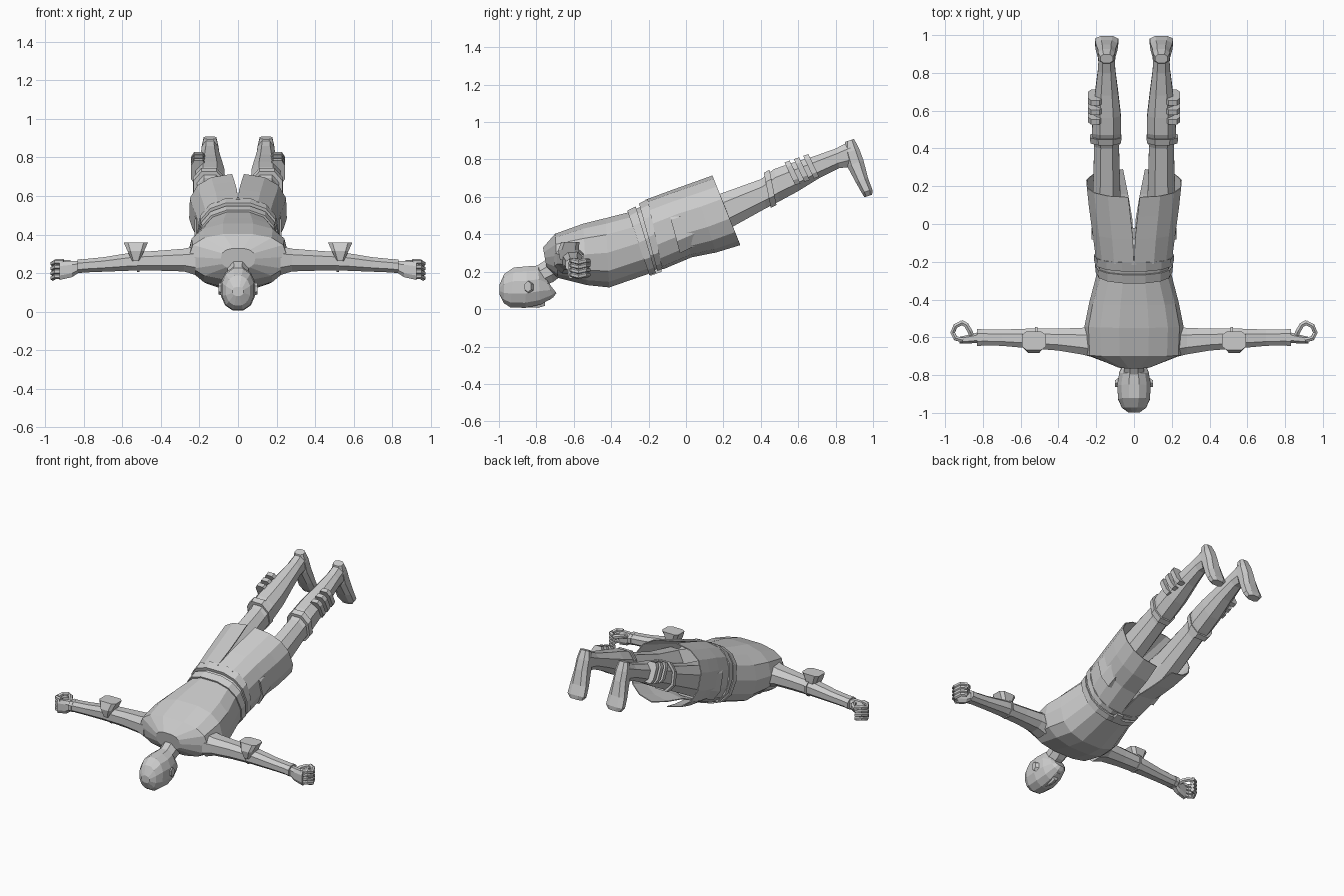
import bpy, bmesh, math
from mathutils import Vector as V

grey = bpy.data.materials.new("plain grey")
grey.diffuse_color = (0.6, 0.6, 0.6, 1)


def sections(name, rings, n=10, arc=None, power=1.0, thick=0):
    """Skin a row of rings (centre, u, v); arc gives the gap angles of an open sheet per ring."""
    bm = bmesh.new()
    rows = []
    for i, (c, u, v) in enumerate(rings):
        row = []
        for k in range(n):
            if arc:
                a0, a1 = arc[i]
                t = a0 + (math.pi - a0 - a1) * k / (n - 1)
            else:
                t = 2 * math.pi * (k + 0.5) / n
            s, co = math.sin(t), math.cos(t)
            p = V(c) + V(u) * math.copysign(abs(co) ** power, co) + V(v) * math.copysign(abs(s) ** power, s)
            row.append(bm.verts.new(p))
        rows.append(row)
    for a, b in zip(rows, rows[1:]):
        for k in range(n - 1 if arc else n):
            j = (k + 1) % n
            bm.faces.new((a[k], a[j], b[j], b[k]))
    if not arc:
        bm.faces.new(rows[0][::-1])
        bm.faces.new(rows[-1])
    bmesh.ops.recalc_face_normals(bm, faces=bm.faces)
    me = bpy.data.meshes.new(name)
    bm.to_mesh(me)
    bm.free()
    me.materials.append(grey)
    ob = bpy.data.objects.new(name, me)
    bpy.context.collection.objects.link(ob)
    if thick:
        m = ob.modifiers.new("thickness", 'SOLIDIFY')
        m.thickness, m.offset = thick, 0
    return ob


def slab(x, ty, tz, by, bz, w):
    """Ring spanning from a back point (ty, tz) to a belly point (by, bz) with half width w."""
    return ((x, (ty + by) / 2, (tz + bz) / 2), (0, (ty - by) / 2, (tz - bz) / 2), (w, 0, 0))


def body(name, rows, x=0, **kw):
    return sections(name, [slab(x, *r) for r in rows], **kw)


def across(s, rows):
    """Rings lined up along the arm: x, y, z, half depth, half height."""
    return [((s * x, y, z), (0, ry, 0), (0, 0, rz)) for x, y, z, ry, rz in rows]


def tube(name, pts, r, n=6):
    rings = []
    for i, p in enumerate(pts):
        d = (V(pts[min(i + 1, len(pts) - 1)]) - V(pts[max(i - 1, 0)])).normalized()
        side = d.cross(V((0, 0, 1))).normalized()
        rings.append((p, side * r, side.cross(d) * r))
    return sections(name, rings, n)


# Torso, neck and head
body("torso", [(-.765, .33, -.745, .22, .09), (-.70, .405, -.685, .165, .255),
               (-.55, .46, -.53, .125, .262), (-.43, .49, -.41, .112, .238),
               (-.31, .52, -.20, .185, .195), (-.2, .57, -.13, .225, .2),
               (-.08, .57, -.02, .27, .18)], n=14, power=.8)
body("neck", [(-.80, .235, -.80, .10, .055), (-.74, .275, -.71, .14, .06),
              (-.66, .33, -.63, .20, .085)], n=8)
body("head", [(-.998, .13, -.998, .08, .03), (-.972, .19, -.975, .03, .065),
              (-.92, .226, -.94, .006, .086), (-.85, .232, -.86, .003, .092),
              (-.79, .236, -.78, .02, .08), (-.755, .18, -.71, .06, .055),
              (-.735, .14, -.692, .085, .035)], n=12, power=.9)
body("nose", [(-.87, .03, -.87, .008, .008), (-.79, .05, -.79, .004, .016),
              (-.755, .06, -.755, .014, .018)], n=6)
body("mouth_ridge", [(-.765, .08, -.755, .035, .035), (-.735, .09, -.725, .05, .032)], n=8)

# Two belts around the waist
body("upper_belt", [(-.315, .53, -.195, .178, .203), (-.27, .552, -.16, .19, .207)], n=14, power=.8)
body("lower_belt", [(-.252, .568, -.152, .2, .21), (-.205, .592, -.125, .21, .213)], n=14, power=.8)
body("belt_buckle", [(-.19, .21, -.19, .172, .035), (-.13, .225, -.13, .195, .035)], n=4)

for s, side in ((1, "right"), (-1, "left")):
    # Coat skirt half, split at the back and at the belly
    skirt = [slab(0, *r) for r in [(-.215, .582, -.125, .215, .203 * s), (-.08, .632, .03, .28, .222 * s),
                                   (.04, .675, .16, .305, .24 * s), (.142, .712, .29, .343, .253 * s)]]
    sections(side + "_coat_skirt", skirt, 8, arc=[(0, 0), (.01, .02), (.04, .08), (.07, .16)],
             power=.8, thick=.006)

    # Leg from hip to ankle, foot, knee band and shin straps
    body(side + "_leg", [(-.1, .55, -.03, .29, .085), (.13, .605, .20, .405, .078),
                         (.40, .70, .43, .535, .07), (.47, .755, .50, .57, .082),
                         (.56, .785, .60, .625, .08), (.68, .82, .72, .70, .065),
                         (.80, .862, .82, .75, .05), (.88, .905, .88, .755, .045)],
         x=.145 * s, n=8, power=.85)
    sections(side + "_foot", [((.145 * s, y, z), (0, d, e), (w, 0, 0)) for y, z, d, e, w in (
        (.875, .902, .025, .008, .035), (.885, .845, .044, .012, .048), (.905, .78, .047, .016, .05),
        (.94, .69, .035, .012, .062), (.968, .63, .03, .01, .066), (.975, .605, .022, .007, .045))], 8, power=.8)
    body(side + "_knee_band", [(.415, .735, .455, .535, .086), (.445, .752, .485, .55, .09)],
         x=.15 * s, n=8, power=.85)
    for i, y in enumerate((.525, .575, .625)):
        z = .775 + (y - .525) * .35
        body(f"{side}_shin_strap_{i + 1}", [(y, z + .012, y + .06, z - .115, .04),
                                            (y + .028, z + .022, y + .088, z - .105, .04)],
             x=.205 * s, n=8, power=.6)

    # Sleeve, cuff, elbow pad with strap
    sections(side + "_arm", across(s, [(.22, -.625, .265, .085, .08), (.28, -.62, .268, .075, .063),
                                      (.40, -.612, .265, .062, .056), (.55, -.606, .26, .056, .05),
                                      (.70, -.602, .245, .046, .04), (.83, -.6, .236, .044, .036)]), 8, power=.85)
    sections(side + "_cuff", across(s, [(.808, -.6, .237, .048, .038), (.832, -.6, .236, .048, .038)]), 8, power=.85)
    sections(side + "_elbow_pad", [((s * .53, -.625, .262), (s * .02, 0, 0), (0, .05, 0)),
                                   ((s * .53, -.628, .315), (s * .045, 0, 0), (0, .058, 0)),
                                   ((s * .53, -.618, .36), (s * .066, 0, 0), (0, .05, 0))], 8, power=.5)
    sections(side + "_elbow_strap", across(s, [(.51, -.605, .262, .064, .06), (.523, -.605, .262, .064, .06)]), 8)

    # Half closed hand: palm, four curled fingers, thumb
    sections(side + "_palm", across(s, [(.82, -.6, .235, .03, .03), (.86, -.607, .222, .026, .045),
                                       (.925, -.615, .212, .018, .05)]), 8, power=.75)
    for i in range(4):
        z = .174 + .025 * i
        curl = [(.905, -.615), (.945, -.605), (.96, -.575), (.945, -.54), (.91, -.522)]
        tube(f"{side}_finger_{i + 1}", [(s * x, y, z + (.01 if x < .95 else 0)) for x, y in curl], .014)
    tube(side + "_thumb", [(s * .855, -.6, .24), (s * .87, -.565, .252), (s * .888, -.535, .254),
                           (s * .915, -.52, .25)], .015)

    # Ear
    sections(side + "_ear", across(s, [(.075, -.835, .115, .03, .035), (.1, -.845, .12, .02, .03)]), 6)
